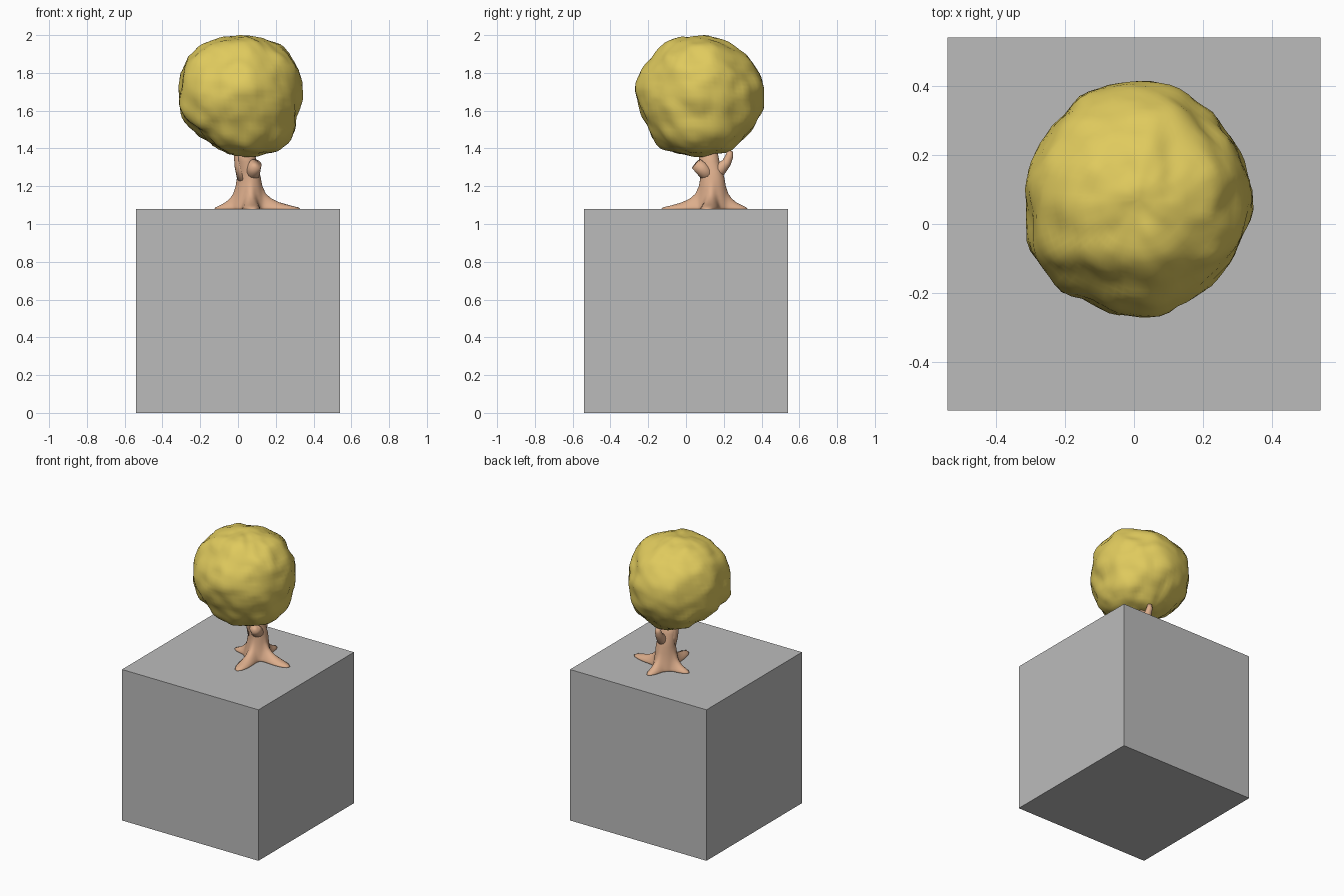
import bpy, bmesh, math
from mathutils import Vector, noise

if "Cube" in bpy.data.objects:
    bpy.data.objects.remove(bpy.data.objects["Cube"])


def material(name, rgb):
    m = bpy.data.materials.new(name)
    m.diffuse_color = (*rgb, 1)
    m.use_nodes = True
    m.node_tree.nodes["Principled BSDF"].inputs["Base Color"].default_value = m.diffuse_color
    return m


GREY = material("grey stone", (0.50, 0.50, 0.50))
BARK = material("tan bark", (0.72, 0.42, 0.26))
LEAF = material("golden leaves", (0.74, 0.59, 0.11))


def make_object(name, bm, mat, smooth=True):
    bmesh.ops.recalc_face_normals(bm, faces=bm.faces[:])
    for f in bm.faces:
        f.smooth = smooth
    me = bpy.data.meshes.new(name)
    bm.to_mesh(me)
    bm.free()
    me.materials.append(mat)
    ob = bpy.data.objects.new(name, me)
    bpy.context.collection.objects.link(ob)
    return ob


def loft(bm, rings):
    """Skin a list of closed rings and cap both ends."""
    rows = [[bm.verts.new(p) for p in ring] for ring in rings]
    n = len(rows[0])
    for a, b in zip(rows, rows[1:]):
        for i in range(n):
            bm.faces.new((a[i], a[(i + 1) % n], b[(i + 1) % n], b[i]))
    bm.faces.new(rows[0][::-1])
    bm.faces.new(rows[-1])


# Square block
bm = bmesh.new()
bmesh.ops.create_cube(bm, size=1.08)
bmesh.ops.translate(bm, verts=bm.verts[:], vec=(0, 0, 0.54))
make_object("block", bm, GREY, smooth=False)

# Trunk flaring into four roots: (angle in degrees, reach)
ROOTS = [(-6, 0.275), (85, 0.18), (178, 0.185), (-86, 0.285)]
# (height, radius, root share, centre x, centre y)
LEVELS = [(1.078, .088, 1.0, .06, .14), (1.088, .088, .93, .06, .14),
          (1.100, .086, .68, .06, .14), (1.115, .083, .42, .06, .14),
          (1.135, .079, .22, .06, .14), (1.16, .074, .09, .06, .14),
          (1.20, .068, .02, .06, .14), (1.24, .064, 0, .06, .14),
          (1.28, .060, 0, .055, .135), (1.33, .054, 0, .045, .125),
          (1.42, .046, 0, .035, .115)]
SIDES = 72
rings = []
for z, r, share, cx, cy in LEVELS:
    ring = []
    for i in range(SIDES):
        a = 2 * math.pi * i / SIDES
        rad = r
        for deg, reach in ROOTS:
            d = a - math.radians(deg)
            d = math.atan2(math.sin(d), math.cos(d))
            rad += share * (reach - 0.088) * math.exp(-(d / 0.30) ** 2)
        rad *= 1 + 0.04 * math.sin(3 * a + z * 9)
        ring.append((cx + rad * math.cos(a), cy + rad * math.sin(a), z))
    rings.append(ring)
bm = bmesh.new()
loft(bm, rings)
make_object("trunk_and_roots", bm, BARK)


# Branches and the hollow broken stub
def tube(name, stations, sides=16):
    pts = [Vector(s[:3]) for s in stations]
    rings = []
    axis = (pts[1] - pts[0]).normalized()
    for i, s in enumerate(stations):
        if 0 < i < len(pts) - 1:
            step = pts[i + 1] - pts[i - 1]
            if step.length > 0.02:
                axis = step.normalized()
        u = axis.cross(Vector((1, 0.3, 0))).normalized()
        v = axis.cross(u)
        rings.append([pts[i] + s[3] * (math.cos(t) * u + math.sin(t) * v)
                      for t in (2 * math.pi * k / sides for k in range(sides))])
    bm = bmesh.new()
    loft(bm, rings)
    return make_object(name, bm, BARK)


tube("back_branch", [(.065, .14, 1.25, .045), (.065, .185, 1.295, .034),
                     (.06, .215, 1.325, .025), (.06, .23, 1.36, .021),
                     (.06, .235, 1.388, .014)])
tube("left_branch", [(.04, .13, 1.24, .045), (.015, .125, 1.31, .034),
                     (.005, .12, 1.36, .027), (0, .12, 1.42, .025)])
tube("hollow_stub", [(.07, .13, 1.25, .045), (.083, .085, 1.29, .037),
                     (.092, .055, 1.318, .033), (.091, .054, 1.319, .024),
                     (.084, .080, 1.300, .018)])

# Crown: a sphere whose radius follows the outlines seen from three sides
C = Vector((0.015, 0.07, 1.68))
FRONT = [(.06, 2.0), (-.11, 1.99), (-.2, 1.94), (-.29, 1.86), (-.30, 1.78),
         (-.305, 1.68), (-.312, 1.59), (-.23, 1.49), (-.125, 1.41), (0, 1.37),
         (.125, 1.365), (.235, 1.40), (.295, 1.50), (.315, 1.61),
         (.34, 1.725), (.325, 1.82), (.25, 1.925), (.165, 1.98)]
SIDE = [(.10, 2.0), (-.035, 1.99), (-.12, 1.95), (-.195, 1.86), (-.245, 1.78),
        (-.275, 1.70), (-.24, 1.625), (-.205, 1.53), (-.19, 1.46),
        (-.115, 1.40), (.035, 1.365), (.205, 1.385), (.31, 1.46),
        (.38, 1.555), (.415, 1.68), (.39, 1.795), (.335, 1.885), (.255, 1.95)]
TOP = [(0, .42), (.10, .395), (.235, .31), (.305, .215), (.345, .085),
       (.315, -.03), (.275, -.115), (.16, -.215), (0, -.272), (-.145, -.22),
       (-.26, -.14), (-.315, -.045), (-.30, .06), (-.30, .17), (-.245, .28),
       (-.13, .375)]
guides = [Vector((x, C.y, z)) - C for x, z in FRONT]
guides += [Vector((C.x, y, z)) - C for y, z in SIDE]
guides += [Vector((x, y, C.z)) - C for x, y in TOP]
guides = [(g.normalized(), g.length) for g in guides]

bm = bmesh.new()
bmesh.ops.create_uvsphere(bm, u_segments=72, v_segments=44, radius=1)
for v in bm.verts:
    d = v.co.normalized()
    total = weight = 0
    for g, length in guides:
        w = math.exp(32 * (d.dot(g) - 1)) + 1e-9
        total += w * length
        weight += w
    lump = 0.016 * noise.noise(d * 3.2) + 0.006 * noise.noise(d * 7)
    v.co = C + d * (total / weight + lump)
top = max(v.co.z for v in bm.verts)
for v in bm.verts:  # keep the overall height at exactly 2
    if v.co.z > C.z:
        v.co.z = C.z + (v.co.z - C.z) * (2 - C.z) / (top - C.z)
make_object("leafy_crown", bm, LEAF)
